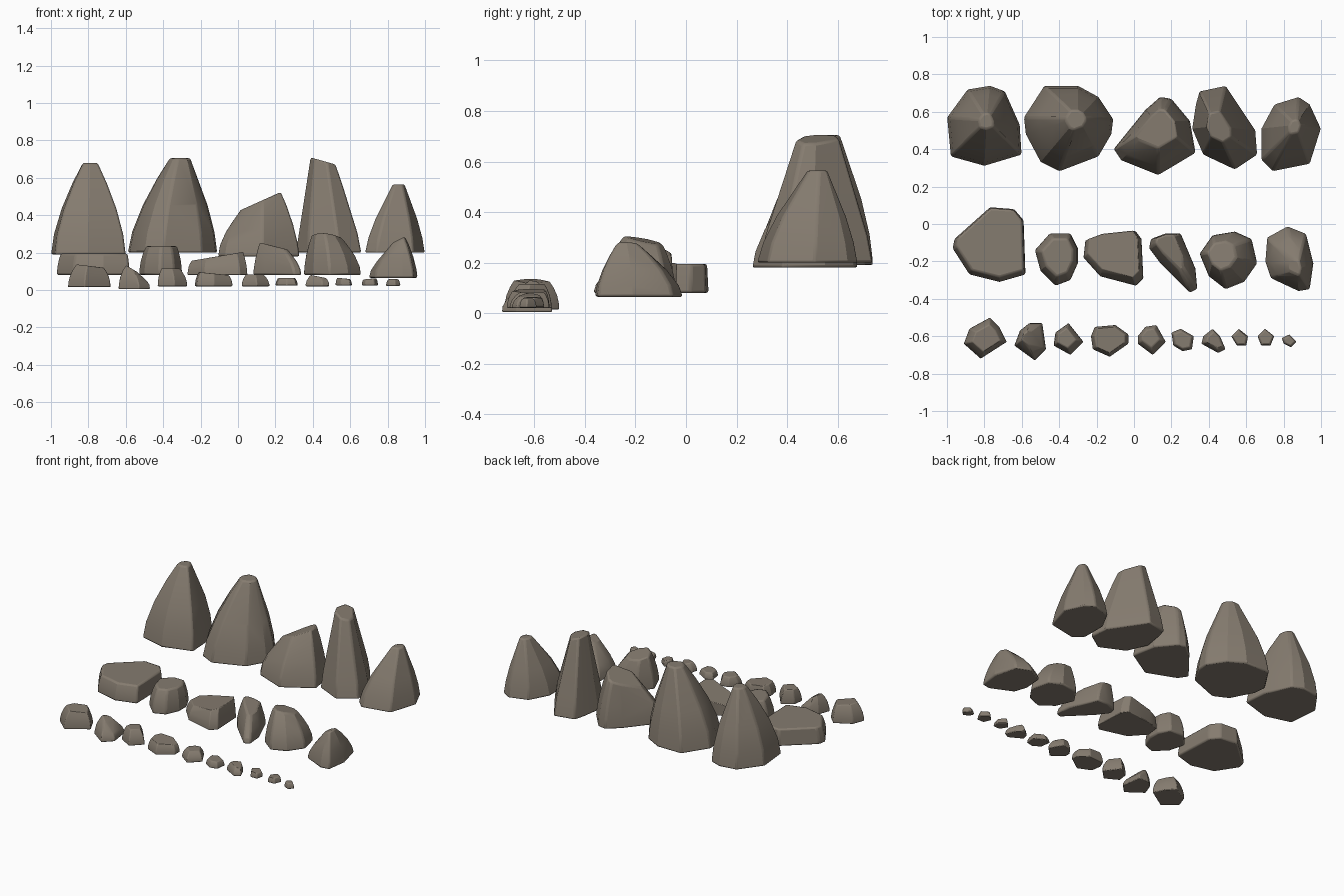
import bpy, bmesh, math
from mathutils import Vector

if "Cube" in bpy.data.objects:
    bpy.data.objects.remove(bpy.data.objects["Cube"])

stone = bpy.data.materials.new("warm_grey_stone")
stone.diffuse_color = (0.235, 0.2, 0.16, 1)
stone.use_nodes = True
stone.node_tree.nodes["Principled BSDF"].inputs["Base Color"].default_value = stone.diffuse_color


def rock(name, z0, z1, outline, top, power=1.5, tilt=(0, 0), bevel=0.01):
    """Faceted stone: footprint (hundredths) shrinking along a convex curve to a
    tilted top. top = centre x, centre y, scale of the footprint."""
    pts = [Vector((x / 100, y / 100)) for x, y in outline]
    mid = Vector(((min(p.x for p in pts) + max(p.x for p in pts)) / 2,
                  (min(p.y for p in pts) + max(p.y for p in pts)) / 2))
    tc = Vector((top[0] / 100, top[1] / 100))
    bm = bmesh.new()
    for t in (0, 0.22, 0.5, 0.78, 1):
        k = t ** power
        for p in pts:
            q = p.lerp(tc + (p - mid) * top[2], k)
            rise = z1 - z0 + tilt[0] * (q.x - tc.x) * t + tilt[1] * (q.y - tc.y) * t
            bm.verts.new((q.x, q.y, z0 + t * rise))
    # wrap a convex skin and merge nearly flat facets
    bmesh.ops.convex_hull(bm, input=bm.verts[:])
    bmesh.ops.delete(bm, geom=[v for v in bm.verts if not v.link_faces], context='VERTS')
    bmesh.ops.dissolve_limit(bm, angle_limit=math.radians(4),
                             verts=bm.verts[:], edges=bm.edges[:])
    bmesh.ops.recalc_face_normals(bm, faces=bm.faces[:])
    me = bpy.data.meshes.new(name)
    bm.to_mesh(me)
    bm.free()
    me.materials.append(stone)
    ob = bpy.data.objects.new(name, me)
    bpy.context.collection.objects.link(ob)
    # worn edges
    m = ob.modifiers.new("worn_edges", 'BEVEL')
    m.width, m.segments = bevel, 2
    m.limit_method, m.angle_limit = 'ANGLE', math.radians(35)
    bpy.ops.object.select_all(action='DESELECT')
    ob.select_set(True)
    bpy.context.view_layer.objects.active = ob
    bpy.ops.object.shade_smooth_by_angle(angle=math.radians(22))


# Back row: tall boulders
rock("tall_boulder_1", .19, .68, [(-77, 74), (-69, 71), (-61, 53), (-60, 37), (-80, 31),
     (-98, 36), (-100, 57), (-89, 72)], (-79, 55, .2), 1.6)
rock("tall_boulder_2", .2, .705, [(-48, 74), (-30, 74), (-19, 68), (-11, 56), (-12, 48),
     (-19, 36), (-40, 28), (-50, 33), (-58, 48), (-59, 57)], (-31, 55.5, .23), 1.5)
rock("slanted_boulder", .18, .475, [(14, 68), (20, 67), (30, 55), (33, 38), (13, 26),
     (-7, 34), (-11, 40), (6, 61)], (12, 51, .5), 1.6, (.45, 0))
rock("tall_boulder_3", .2, .69, [(35, 71), (49, 74), (57, 61), (65, 50), (66, 37), (54, 29),
     (37, 37), (31, 51), (33, 64)], (45.5, 52, .38), 1.25, (-.28, 0))
rock("tall_boulder_4", .2, .565, [(88, 68), (94, 64), (100, 51), (94, 32), (74, 28),
     (68, 34), (68, 51), (75, 64)], (86, 52, .2), 1.4)

# Middle row: medium rocks
rock("flat_rock", .08, .195, [(-77, 9), (-64, 8), (-59, 2), (-58, -27), (-72, -31),
     (-88, -27), (-97, -13), (-96, -8)], (-77, -10, .92), 2)
rock("block_rock", .08, .235, [(-45, -5), (-34, -5), (-30, -13), (-30, -21), (-34, -30),
     (-42, -33), (-50, -25), (-53, -14)], (-41, -18, .72), 2.2)
rock("wedge_rock", .08, .18, [(-26, -9), (-18, -6), (1, -4), (4, -8), (5, -29), (1, -33),
     (-18, -28), (-27, -18)], (-11, -16, .86), 2, (.17, 0))
rock("narrow_rock", .08, .235, [(9, -8), (17, -5), (25, -5), (33, -24), (34, -35),
     (30, -37), (14, -21), (8, -13)], (19, -15, .58), 1.7, (-.25, 0))
rock("humped_rock", .08, .29, [(42, -6), (54, -4), (63, -8), (66, -21), (59, -31),
     (49, -35), (40, -28), (35, -16)], (47, -17, .5), 1.8, (-.1, -.2))
rock("peaked_rock", .065, .27, [(82, -1), (92, -5), (96, -21), (94, -35), (88, -36),
     (73, -29), (70, -20), (71, -7)], (86, -23, .24), 1.6, (.5, 0))

# Front row: small stones, shrinking to the right
small = [
    (.015, .128, [(-77, -50), (-72, -55), (-68, -63), (-82, -72), (-91, -64), (-88, -56)],
     (-79, -61, .65), (-.12, 0)),
    (.005, .115, [(-56, -53), (-49, -53), (-47, -67), (-53, -73), (-64, -65), (-61, -57)],
     (-57, -61, .35), (-.6, 0)),
    (.02, .115, [(-35, -53), (-27, -63), (-34, -70), (-43, -65), (-42, -58)],
     (-36, -61, .62), (0, 0)),
    (.02, .088, [(-21, -55), (-10, -54), (-3, -59), (-3, -64), (-13, -71), (-22, -67),
     (-23, -60)], (-13, -62, .8), (-.1, 0)),
    (.02, .083, [(6, -55), (12, -54), (17, -63), (10, -70), (2, -64), (2, -60)],
     (9, -61, .62), (0, 0)),
]
tiny = [
    (.023, .065, [(20, -58), (25, -56), (32, -60), (31, -67), (26, -68), (21, -65)],
     (26, -62, .75), (0, 0)),
    (.02, .072, [(42, -56), (46, -60), (49, -67), (45, -69), (36, -64), (37, -60)],
     (43, -62, .65), (-.2, 0)),
    (.025, .062, [(56, -56), (61, -60), (60, -65), (55, -65), (52, -60)],
     (56.5, -60.5, .8), (-.1, 0)),
    (.025, .06, [(70, -56), (75, -60), (73, -65), (68, -65), (66, -60)],
     (70.5, -60.5, .8), (.1, 0)),
    (.022, .058, [(83, -59), (87, -63), (84, -66), (80, -64), (79, -61)],
     (83, -62.5, .7), (0, 0)),
]
for i, (z0, z1, outline, top, tilt) in enumerate(small + tiny, 1):
    rock(f"small_stone_{i}", z0, z1, outline, top, 2.2, tilt, .005)
